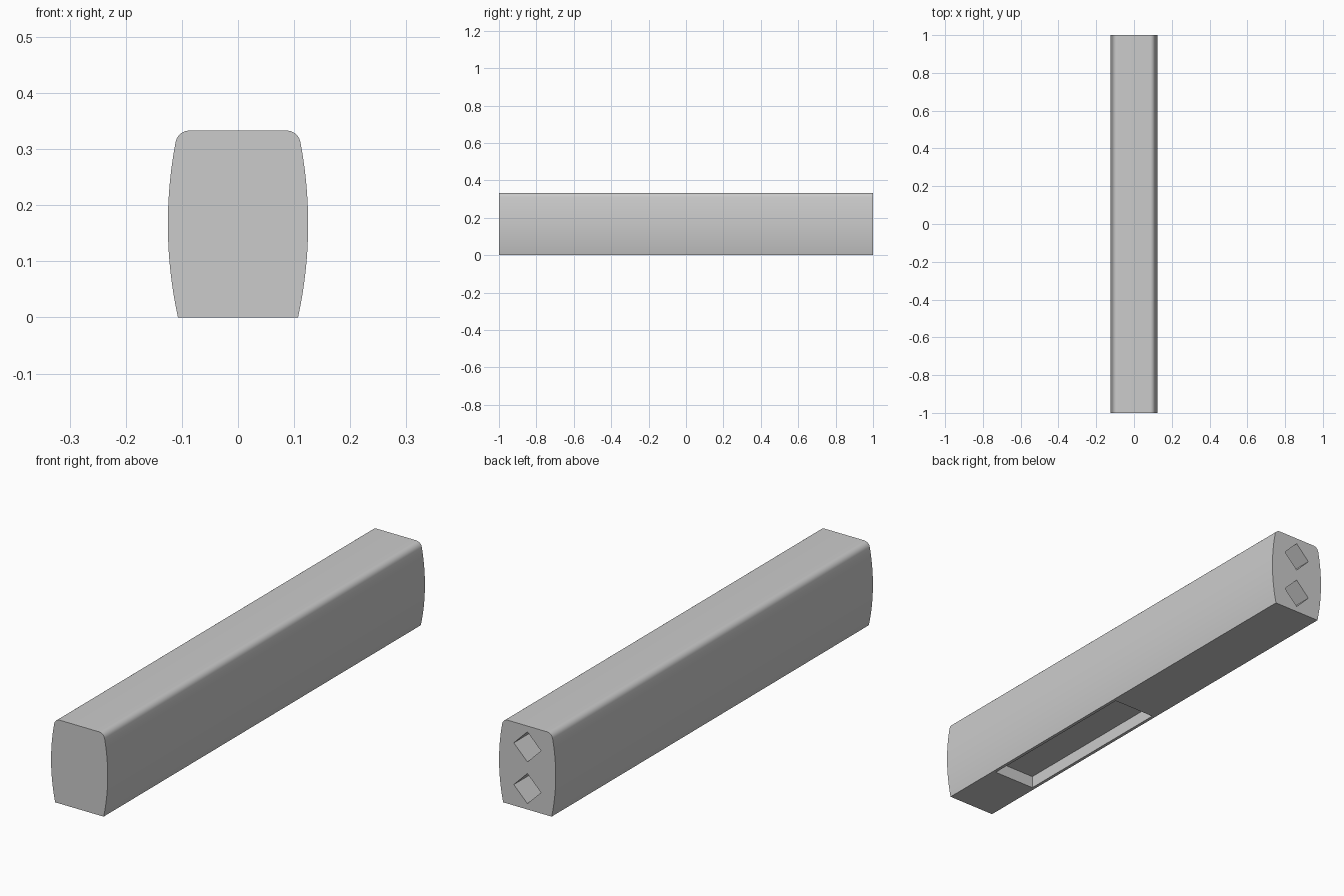
import bpy
import bmesh
from math import sin, cos, asin, sqrt, pi, radians

if "Cube" in bpy.data.objects:
    bpy.data.objects.remove(bpy.data.objects["Cube"])

HEIGHT, HALF_WIDTH, BASE_HALF = 0.333, 0.125, 0.107
FILLET = 0.025

grey = bpy.data.materials.new("plain grey")
grey.use_nodes = True
colour = (0.6, 0.6, 0.6, 1)
grey.diffuse_color = colour
grey.node_tree.nodes["Principled BSDF"].inputs["Base Color"].default_value = colour


def bar_profile():
    """Right half of the section: bowed side, then rounded top corner."""
    mid, sag = HEIGHT / 2, HALF_WIDTH - BASE_HALF
    radius = (mid ** 2 + sag ** 2) / (2 * sag)
    centre = HALF_WIDTH - radius
    start = -asin(mid / radius)
    end = asin((mid - FILLET) / (radius - FILLET))
    side = []
    for i in range(25):
        a = start + (end - start) * i / 24
        side.append((centre + radius * cos(a), mid + radius * sin(a)))
    corner_x = centre + sqrt((radius - FILLET) ** 2 - (mid - FILLET) ** 2)
    for i in range(1, 11):
        a = end + (pi / 2 - end) * i / 10
        side.append((corner_x + FILLET * cos(a), HEIGHT - FILLET + FILLET * sin(a)))
    return side


def prism(name, section, y0, y1):
    """Extrude an x-z section from y0 to y1."""
    bm = bmesh.new()
    face = bm.faces.new([bm.verts.new((x, y0, z)) for x, z in section])
    moved = bmesh.ops.extrude_face_region(bm, geom=[face])["geom"]
    bmesh.ops.translate(bm, vec=(0, y1 - y0, 0),
                        verts=[v for v in moved if isinstance(v, bmesh.types.BMVert)])
    bmesh.ops.recalc_face_normals(bm, faces=bm.faces)
    mesh = bpy.data.meshes.new(name)
    bm.to_mesh(mesh)
    bm.free()
    mesh.materials.append(grey)
    obj = bpy.data.objects.new(name, mesh)
    bpy.context.collection.objects.link(obj)
    return obj


# Main bar
half = bar_profile()
bar = prism("bar_body", half + [(-x, z) for x, z in reversed(half)], -1, 1)

# Shallow pocket under the front half
w, depth = 0.094, 0.05
cutters = [prism("pocket_cutter", [(-w, -0.1), (w, -0.1), (w, depth), (-w, depth)],
                 -0.737, 0)]

# Two diamond sockets in the back end
d = 0.06
for z in (HEIGHT * 0.25, HEIGHT * 0.75):
    diamond = [(d, z), (0, z + d), (-d, z), (0, z - d)]
    cutters.append(prism("socket_cutter", diamond, 0.7, 1.1))

# Cut the openings
bpy.context.view_layer.objects.active = bar
for cutter in cutters:
    cutter.hide_render = True
    mod = bar.modifiers.new("cut", "BOOLEAN")
    mod.operation = "DIFFERENCE"
    mod.solver = "EXACT"
    mod.object = cutter
    bpy.ops.object.modifier_apply(modifier=mod.name)
    bpy.data.objects.remove(cutter)

# Smooth sides with crisp ends
bpy.ops.object.select_all(action="DESELECT")
bar.select_set(True)
bpy.ops.object.shade_smooth_by_angle(angle=radians(30))
